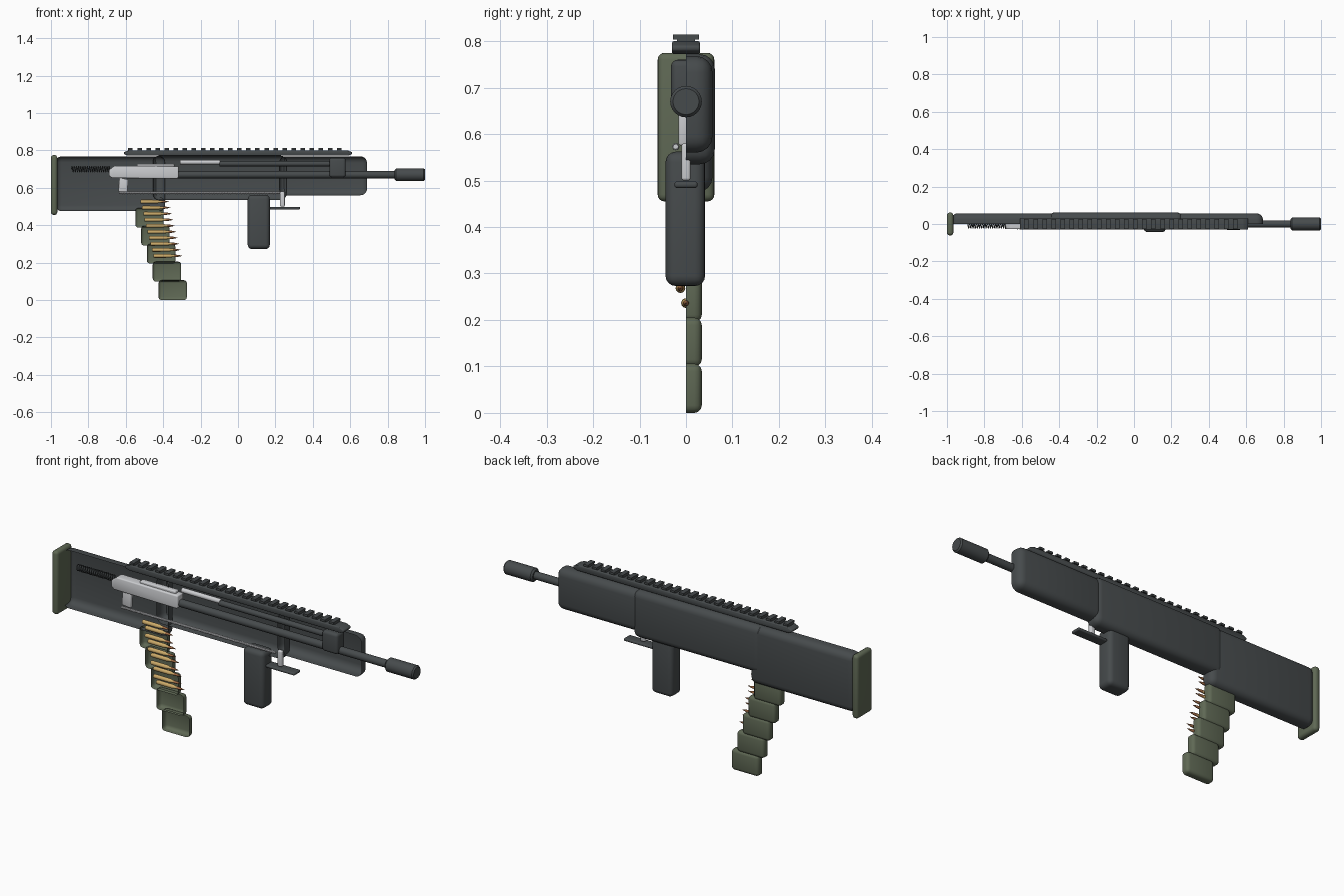
import bpy, bmesh, math
from mathutils import Matrix, Vector

if "Cube" in bpy.data.objects:
    bpy.data.objects.remove(bpy.data.objects["Cube"], do_unlink=True)


def material(name, rgb):
    m = bpy.data.materials.new(name)
    m.use_nodes = True
    m.diffuse_color = (*rgb, 1)
    m.node_tree.nodes["Principled BSDF"].inputs["Base Color"].default_value = (*rgb, 1)
    return m


DARK = material("dark grey polymer", (0.062, 0.07, 0.073))
GREEN = material("olive green", (0.115, 0.14, 0.09))
STEEL = material("light steel", (0.6, 0.61, 0.63))
BRASS = material("brass", (0.6, 0.4, 0.14))
COPPER = material("copper", (0.36, 0.15, 0.06))


def finish(name, bm, *mats):
    mesh = bpy.data.meshes.new(name)
    bm.to_mesh(mesh)
    bm.free()
    for m in mats:
        mesh.materials.append(m)
    ob = bpy.data.objects.new(name, mesh)
    bpy.context.collection.objects.link(ob)
    bpy.ops.object.select_all(action='DESELECT')
    ob.select_set(True)
    bpy.context.view_layer.objects.active = ob
    bpy.ops.object.shade_smooth_by_angle(angle=math.radians(35))
    return ob


def add_box(bm, x, y, z):
    size = Matrix.Diagonal((x[1] - x[0], y[1] - y[0], z[1] - z[0], 1))
    centre = Matrix.Translation((sum(x) / 2, sum(y) / 2, sum(z) / 2))
    return bmesh.ops.create_cube(bm, size=1, matrix=centre @ size)["verts"]


def box(name, mat, x, y, z, r=0.0, half=False, segments=4):
    """Rounded box; half keeps only an open shell behind y = 0."""
    bm = bmesh.new()
    add_box(bm, x, y, z)
    if r:
        bmesh.ops.bevel(bm, geom=bm.edges[:], offset=r, segments=segments,
                        profile=0.5, affect='EDGES')
    if half:
        bmesh.ops.bisect_plane(bm, geom=bm.verts[:] + bm.edges[:] + bm.faces[:],
                               plane_co=(0, 0, 0), plane_no=(0, -1, 0), clear_outer=True)
    return finish(name, bm, mat)


def profile(name, mat, points, y0, y1, r=0.0):
    """Side outline in x and z, extruded across y."""
    bm = bmesh.new()
    face = bm.faces.new([bm.verts.new((x, y0, z)) for x, z in points])
    ext = bmesh.ops.extrude_face_region(bm, geom=[face])["geom"]
    for v in ext:
        if isinstance(v, bmesh.types.BMVert):
            v.co.y = y1
    bmesh.ops.recalc_face_normals(bm, faces=bm.faces[:])
    if r:
        bmesh.ops.bevel(bm, geom=bm.edges[:], offset=r, segments=3,
                        profile=0.5, affect='EDGES')
    return finish(name, bm, mat)


def lathe(name, mats, points, y, z, sides=24, split=None):
    """Turned part along x; faces past the split use the second material."""
    bm = bmesh.new()
    rings = []
    for x, r in points:
        rings.append([bm.verts.new((x, y + r * math.cos(a), z + r * math.sin(a)))
                      for a in (math.tau * i / sides for i in range(sides))])
    for a, b in zip(rings, rings[1:]):
        for i in range(sides):
            j = (i + 1) % sides
            bm.faces.new((a[i], a[j], b[j], b[i]))
    bm.faces.new(rings[0])
    bm.faces.new(rings[-1])
    bmesh.ops.recalc_face_normals(bm, faces=bm.faces[:])
    if split is not None:
        for f in bm.faces:
            f.material_index = int(f.calc_center_median().x > split)
    return finish(name, bm, *mats)


def coil(name, mat, x0, x1, y, z, radius, wire, turns, steps=8):
    curve = bpy.data.curves.new(name, 'CURVE')
    curve.dimensions = '3D'
    curve.bevel_depth = wire
    curve.bevel_resolution = 1
    n = turns * steps
    spline = curve.splines.new('POLY')
    spline.points.add(n)
    for i, p in enumerate(spline.points):
        a = math.tau * i / steps
        p.co = (x0 + (x1 - x0) * i / n, y + radius * math.cos(a), z + radius * math.sin(a), 1)
    helper = bpy.data.objects.new(name + "_path", curve)
    bpy.context.collection.objects.link(helper)
    bpy.context.view_layer.update()
    mesh = bpy.data.meshes.new_from_object(
        helper.evaluated_get(bpy.context.evaluated_depsgraph_get()))
    bpy.data.objects.remove(helper, do_unlink=True)
    bm = bmesh.new()
    bm.from_mesh(mesh)
    bpy.data.meshes.remove(mesh)
    for f in bm.faces:
        f.material_index = 0
    ob = finish(name, bm)
    ob.data.materials.clear()
    ob.data.materials.append(mat)
    return ob


# Housing: three open half shells and the butt plate
box("stock_shell", DARK, (-0.975, -0.39), (-0.057, 0.057), (0.475, 0.768), 0.032, half=True)
box("middle_shell", DARK, (-0.455, 0.26), (-0.062, 0.062), (0.535, 0.772), 0.032, half=True)
box("front_shell", DARK, (0.22, 0.69), (-0.057, 0.057), (0.56, 0.768), 0.035, half=True)
box("butt_plate", GREEN, (-1.0, -0.966), (-0.061, 0.061), (0.455, 0.775), 0.015)

# Top rail with cross teeth
profile("rail_base", DARK, [(-0.61, 0.78), (-0.59, 0.772), (0.59, 0.772), (0.61, 0.78),
                            (0.61, 0.79), (0.585, 0.8), (-0.585, 0.8), (-0.61, 0.79)],
        -0.03, 0.03, 0.004)
bm = bmesh.new()
for i in range(24):
    x = -0.575 + i * 0.0485
    add_box(bm, (x - 0.012, x + 0.012), (-0.019, 0.019), (0.798, 0.805))
    add_box(bm, (x - 0.012, x + 0.012), (-0.028, 0.028), (0.804, 0.814))
finish("rail_teeth", bm, DARK)

# Barrel, muzzle and gas system
lathe("barrel", [DARK], [(-0.33, 0.019), (0.85, 0.019)], 0, 0.67)
lathe("muzzle", [DARK], [(0.838, 0.026), (0.846, 0.034), (0.993, 0.034), (1.0, 0.028)], 0, 0.67)
lathe("gas_tube", [DARK], [(-0.1, 0.014), (0.5, 0.014)], 0, 0.729)
lathe("gas_piston", [STEEL], [(-0.31, 0.012), (-0.095, 0.012)], 0, 0.737)
box("gas_block", DARK, (0.488, 0.576), (-0.032, 0.032), (0.656, 0.76), 0.014)

# Bolt carrier and recoil spring
profile("bolt_carrier", STEEL, [(-0.69, 0.665), (-0.675, 0.652), (-0.325, 0.648), (-0.318, 0.656),
                                (-0.318, 0.715), (-0.66, 0.718), (-0.69, 0.695)],
        -0.028, 0.02, 0.006)
box("bolt_ridge", STEEL, (-0.54, -0.34), (-0.014, 0.014), (0.705, 0.728), 0.006)
coil("recoil_spring", DARK, -0.89, -0.68, -0.008, 0.7, 0.015, 0.0025, 18)

# Firing linkage and trigger
profile("hammer", STEEL, [(-0.64, 0.58), (-0.59, 0.575), (-0.587, 0.645), (-0.635, 0.655)],
        -0.016, 0.004, 0.005)
lathe("trigger_rod", [STEEL], [(-0.635, 0.006), (0.225, 0.006)], -0.022, 0.573, 8)
coil("trigger_rod_coil", STEEL, -0.63, 0.22, -0.022, 0.573, 0.006, 0.002, 60)
box("trigger", STEEL, (0.224, 0.25), (-0.01, 0.01), (0.5, 0.58), 0.006)
box("trigger_guard", DARK, (0.17, 0.332), (-0.025, 0.025), (0.484, 0.498), 0.006)
box("grip", DARK, (0.052, 0.17), (-0.044, 0.041), (0.273, 0.562), 0.022)

# Stepped magazine of open half shells
for i in range(5):
    x, z = -0.425 - 0.031 * i, 0.003 + 0.096 * i
    if i == 0:
        z = 0.0
    box(f"magazine_segment_{i + 1}", GREEN, (x, x + 0.152), (-0.034, 0.034),
        (z, z + 0.106), 0.016, half=True, segments=3)

# Staggered cartridges
for i in range(10):
    x, z = -0.522 + 0.0078 * i, 0.526 - 0.0322 * i
    lathe(f"cartridge_{i + 1}", [BRASS, COPPER],
          [(x, 0.009), (x + 0.006, 0.0105), (x + 0.09, 0.01), (x + 0.1, 0.007),
           (x + 0.112, 0.0065), (x + 0.13, 0.0055), (x + 0.152, 0.0008)],
          0.0 if i % 2 else -0.012, z, 12, x + 0.112)
